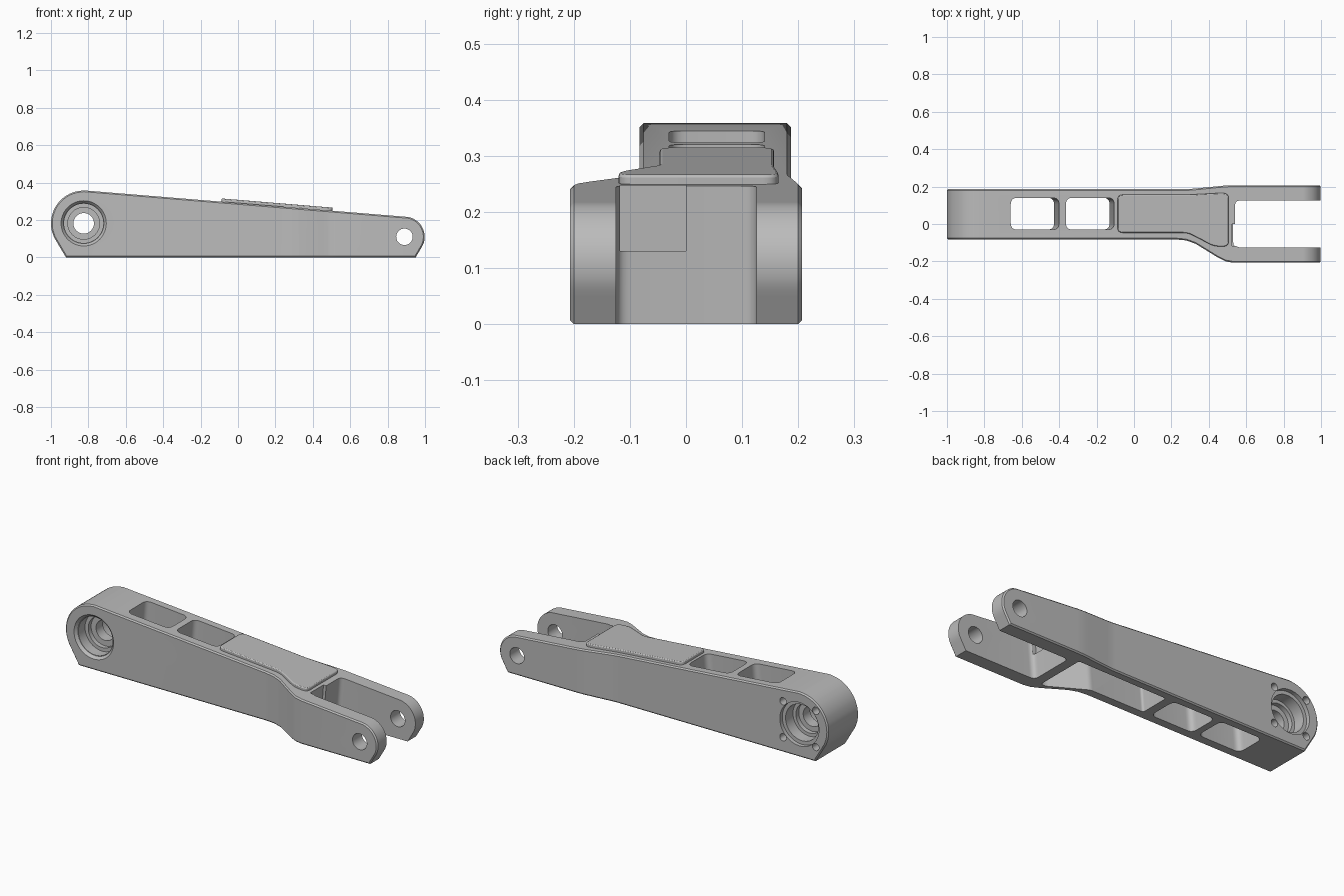
import bpy, bmesh, math
from mathutils import Vector, Matrix

cube = bpy.data.objects.get("Cube")
if cube:
    bpy.data.objects.remove(cube, do_unlink=True)

metal = bpy.data.materials.new("grey metal")
metal.use_nodes = True
grey = (0.5, 0.5, 0.5, 1)
metal.diffuse_color = grey
metal.node_tree.nodes["Principled BSDF"].inputs["Base Color"].default_value = grey

SLOPE = 0.0819
BEARING = (-0.825, 0.182, 0.175)   # x, z, outer radius of the large end
PIN = (0.89, 0.11, 0.108)          # the same for the fork end


def finish(name, bm):
    bmesh.ops.recalc_face_normals(bm, faces=bm.faces)
    mesh = bpy.data.meshes.new(name)
    bm.to_mesh(mesh)
    bm.free()
    ob = bpy.data.objects.new(name, mesh)
    bpy.context.collection.objects.link(ob)
    mesh.materials.append(metal)
    return ob


def slope_top(x):
    return 0.357 - SLOPE * (x + 0.81)


def rounded(points, r, steps=6):
    """Round the corners of a polygon."""
    out = []
    for i, p in enumerate(points):
        p = Vector(p)
        a = p + (Vector(points[i - 1]) - p).normalized() * r
        b = p + (Vector(points[(i + 1) % len(points)]) - p).normalized() * r
        for k in range(steps + 1):
            t = k / steps
            out.append(a * (1 - t) ** 2 + p * 2 * t * (1 - t) + b * t * t)
    return out


def prism(name, points, low, high, ref=0.28):
    """Prism whose walls stand square to the sloping top."""
    bm = bmesh.new()
    rings = []
    for level in (low, high):
        ring = []
        for p in points:
            z = level(p.x) if callable(level) else level
            ring.append(bm.verts.new((p.x + SLOPE * (z - ref), p.y, z)))
        rings.append(ring)
        bm.faces.new(ring)
    n = len(points)
    for i in range(n):
        j = (i + 1) % n
        bm.faces.new((rings[0][i], rings[0][j], rings[1][j], rings[1][i]))
    return finish(name, bm)


def box(x0, x1, y0, y1):
    return [Vector(p) for p in ((x0, y0), (x1, y0), (x1, y1), (x0, y1))]


def cylinder(name, x, z, y0, y1, r0, r1=None):
    bm = bmesh.new()
    bmesh.ops.create_cone(bm, cap_ends=True, segments=48, radius1=r0,
                          radius2=r0 if r1 is None else r1, depth=y1 - y0)
    turn = Matrix.Rotation(-math.pi / 2, 4, "X")
    bm.transform(Matrix.Translation((x, (y0 + y1) / 2, z)) @ turn)
    return finish(name, bm)


def cut(ob, cutter):
    mod = ob.modifiers.new("cut", "BOOLEAN")
    mod.object, mod.operation, mod.solver = cutter, "DIFFERENCE", "EXACT"
    bpy.context.view_layer.objects.active = ob
    bpy.ops.object.modifier_apply(modifier=mod.name)
    bpy.data.objects.remove(cutter, do_unlink=True)


def interp(table, x):
    if x <= table[0][0]:
        return table[0][1]
    for (xa, ya), (xb, yb) in zip(table, table[1:]):
        if x <= xb:
            return ya + (yb - ya) * (x - xa) / (xb - xa)
    return table[-1][1]


# Side faces of the arm, which flare out towards the fork
FRONT = [(0.23, -0.083), (0.28, -0.088), (0.33, -0.106), (0.45, -0.18),
         (0.49, -0.2), (0.53, -0.207)]
BACK = [(0.29, 0.187), (0.32, 0.189), (0.48, 0.205), (0.52, 0.207)]


def half_chord(circle, x):
    return math.sqrt(max(0, circle[2] ** 2 - (x - circle[0]) ** 2))


def top_z(x):
    z = slope_top(x)
    if x < BEARING[0]:
        z = min(z, BEARING[1] + half_chord(BEARING, x))
    if x > PIN[0]:
        z = min(z, PIN[1] + half_chord(PIN, x))
    return z


def bottom_z(x):
    if x < -0.984:
        return BEARING[1] - half_chord(BEARING, x)
    if x > 0.9857:
        return PIN[1] - half_chord(PIN, x)
    return max(0, -(x + 0.92) * 1.69, (x - 0.95) * 1.7)


def build_arm(chamfer=0.007, steps=18):
    corners = [-0.984, -0.92, 0.95, 0.9857]
    xs = [x for x, y in FRONT + BACK]
    for k in range(steps + 1):
        c = math.cos(math.pi / 2 * k / steps)
        xs += [BEARING[0] - BEARING[2] * c, PIN[0] + PIN[2] * c]
    xs = [x for x in xs if all(abs(x - c) > 0.006 for c in corners)
          or abs(x) > 0.99]
    xs = sorted(set(round(x, 5) for x in xs + corners))
    n = len(xs)
    outline = [Vector((x, top_z(x))) for x in xs]
    outline += [Vector((x, bottom_z(x))) for x in reversed(xs[1:-1])]
    m = len(outline)
    inner = []
    for i, p in enumerate(outline):
        a = (p - outline[i - 1]).normalized()
        b = (outline[(i + 1) % m] - p).normalized()
        na, nb = Vector((a.y, -a.x)), Vector((b.y, -b.x))
        mid = (na + nb).normalized()
        inner.append(p + mid * chamfer / max(0.5, mid.dot(na)))
    bm = bmesh.new()
    rings = []
    for pts, table, shift in ((inner, FRONT, 0), (outline, FRONT, chamfer),
                              (outline, BACK, -chamfer), (inner, BACK, 0)):
        rings.append([bm.verts.new((p.x, interp(table, p.x) + shift, p.y))
                      for p in pts])
    for r, s in zip(rings, rings[1:]):
        for i in range(m):
            j = (i + 1) % m
            bm.faces.new((r[i], r[j], s[j], s[i]))
    # Side faces join matching stations on the top and bottom edges
    for r in (rings[0], rings[-1]):
        bm.faces.new((r[0], r[1], r[-1]))
        for i in range(1, n - 2):
            bm.faces.new((r[i], r[i + 1], r[m - i - 1], r[m - i]))
        bm.faces.new((r[n - 2], r[n - 1], r[n]))
    return finish("arm_body", bm)


arm = build_arm()

# Fork slot, and the shallow recess in its end wall
cut(arm, prism("slot_cutter", rounded(box(0.54, 1.3, -0.125, 0.126), 0.03),
               -0.2, 0.5, 0.25))
cut(arm, prism("recess_cutter", box(0.524, 0.6, -0.118, 0), 0.13, 0.5, 0.25))

# Two open windows
for x0, x1, ref in ((-0.66, -0.4, 0.335), (-0.365, -0.105, 0.31)):
    cut(arm, prism("window_cutter", rounded(box(x0, x1, -0.03, 0.14), 0.035),
                   -0.2, 0.6, ref))

# Closed pocket on the underside
pocket = [(-0.06, -0.03), (0.27, -0.03), (0.46, -0.14), (0.49, -0.14),
          (0.49, 0.145), (-0.06, 0.14)]
cut(arm, prism("pocket_cutter", rounded(pocket, 0.014),
               -0.2, lambda x: slope_top(x) - 0.03))

# Stepped bearing seats on both sides with a through hole
bx, bz = BEARING[:2]
for y0, y1, r0, r1 in ((-0.09, -0.068, 0.127, 0.108), (-0.2, -0.01, 0.105, 0.105),
                       (-0.2, 0.015, 0.085, 0.085), (0.165, 0.3, 0.12, 0.12),
                       (0.1, 0.3, 0.1, 0.1), (0.075, 0.3, 0.082, 0.082),
                       (-0.3, 0.4, 0.055, 0.055)):
    cut(arm, cylinder("bearing_cutter", bx, bz, y0, y1, r0, r1))

# Four screw holes around the back seat
for sx in (-0.1, 0.1):
    for sz in (-0.1, 0.1):
        cut(arm, cylinder("screw_cutter", bx + sx, bz + sz, 0.12, 0.3, 0.02))

# Pin hole through both fork prongs
cut(arm, cylinder("pin_cutter", PIN[0], PIN[1], -0.4, 0.4, 0.044))

# Raised panel on the sloping top
panel_shape = [(-0.09, -0.047), (0.29, -0.047), (0.43, -0.12), (0.508, -0.12),
               (0.508, 0.165), (0.44, 0.165), (0.3, 0.157), (-0.09, 0.157)]
panel = prism("top_panel", rounded(panel_shape, 0.03),
              lambda x: slope_top(x) - 0.012, lambda x: slope_top(x) + 0.017)
bevel = panel.modifiers.new("bevel", "BEVEL")
bevel.width, bevel.segments = 0.005, 2
bevel.limit_method, bevel.angle_limit = "ANGLE", math.radians(60)

# Smooth the curves and keep the machined edges sharp
for ob in (arm, panel):
    bpy.ops.object.select_all(action="DESELECT")
    ob.select_set(True)
    bpy.context.view_layer.objects.active = ob
    bpy.ops.object.shade_smooth_by_angle(angle=math.radians(25))
